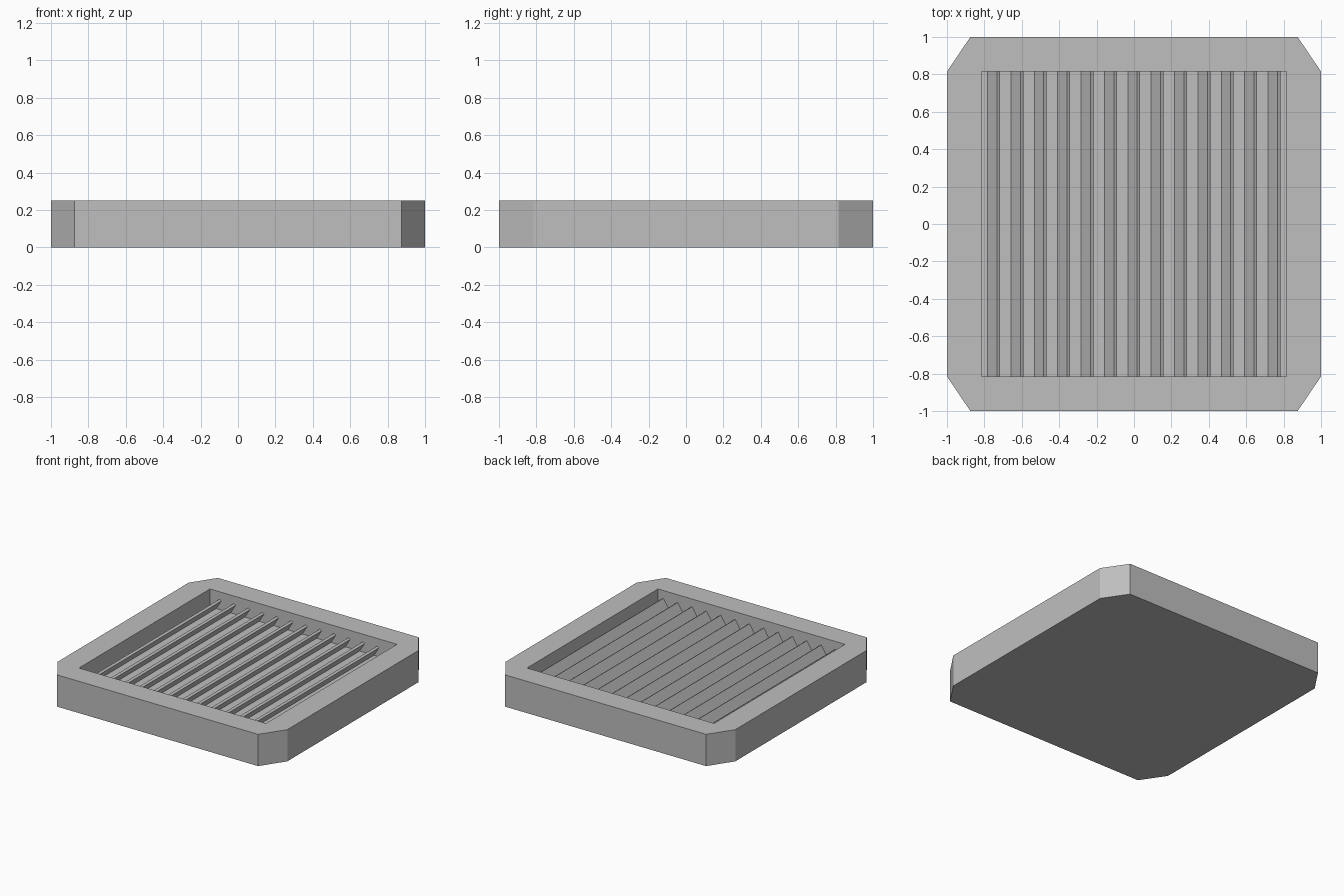
import bpy, bmesh
from mathutils import Vector

cube = bpy.data.objects.get("Cube")
if cube:
    bpy.data.objects.remove(cube, do_unlink=True)

HEIGHT, FLOOR, HOLE = 0.25, 0.11, 0.815
PITCH, COUNT = 0.125, 13

grey = bpy.data.materials.new("plain grey")
grey.use_nodes = True
colour = (0.52, 0.52, 0.52, 1)
grey.diffuse_color = colour
grey.node_tree.nodes["Principled BSDF"].inputs["Base Color"].default_value = colour


def prism(name, points, offset):
    """Extrude a closed outline along the offset vector."""
    bm = bmesh.new()
    face = bm.faces.new([bm.verts.new(p) for p in points])
    made = bmesh.ops.extrude_face_region(bm, geom=[face], use_keep_orig=True)
    moved = [g for g in made["geom"] if isinstance(g, bmesh.types.BMVert)]
    bmesh.ops.translate(bm, verts=moved, vec=offset)
    bmesh.ops.recalc_face_normals(bm, faces=bm.faces)
    mesh = bpy.data.meshes.new(name)
    bm.to_mesh(mesh)
    bm.free()
    mesh.materials.append(grey)
    obj = bpy.data.objects.new(name, mesh)
    bpy.context.collection.objects.link(obj)
    return obj


# Housing: a square block with cut corners
a, b = 0.875, 0.815
outline = [(a, -1), (1, -b), (1, b), (a, 1), (-a, 1), (-1, b), (-1, -b), (-a, -1)]
housing = prism("housing", [(x, y, 0) for x, y in outline], (0, 0, HEIGHT))

# Square recess cut into the top
square = [(-1, -1), (1, -1), (1, 1), (-1, 1)]
cutter = prism("recess_cutter", [(x * HOLE, y * HOLE, FLOOR) for x, y in square], (0, 0, 1))
cutter.hide_render = True
cut = housing.modifiers.new("recess", "BOOLEAN")
cut.operation = "DIFFERENCE"
cut.solver = "EXACT"
cut.object = cutter
bpy.context.view_layer.objects.active = housing
bpy.ops.object.modifier_apply(modifier=cut.name)
bpy.data.objects.remove(cutter, do_unlink=True)

# Slats: thin plates leaning towards +x
lean = Vector((0.05, 0, 0.08))
thick = Vector((lean.z, 0, -lean.x)).normalized() * 0.019
for i in range(COUNT):
    foot = Vector((-0.783 + i * PITCH, -HOLE, FLOOR))
    section = [foot, foot + lean, foot + lean + thick, foot + thick]
    prism(f"slat_{i + 1}", section, (0, 2 * HOLE, 0))
